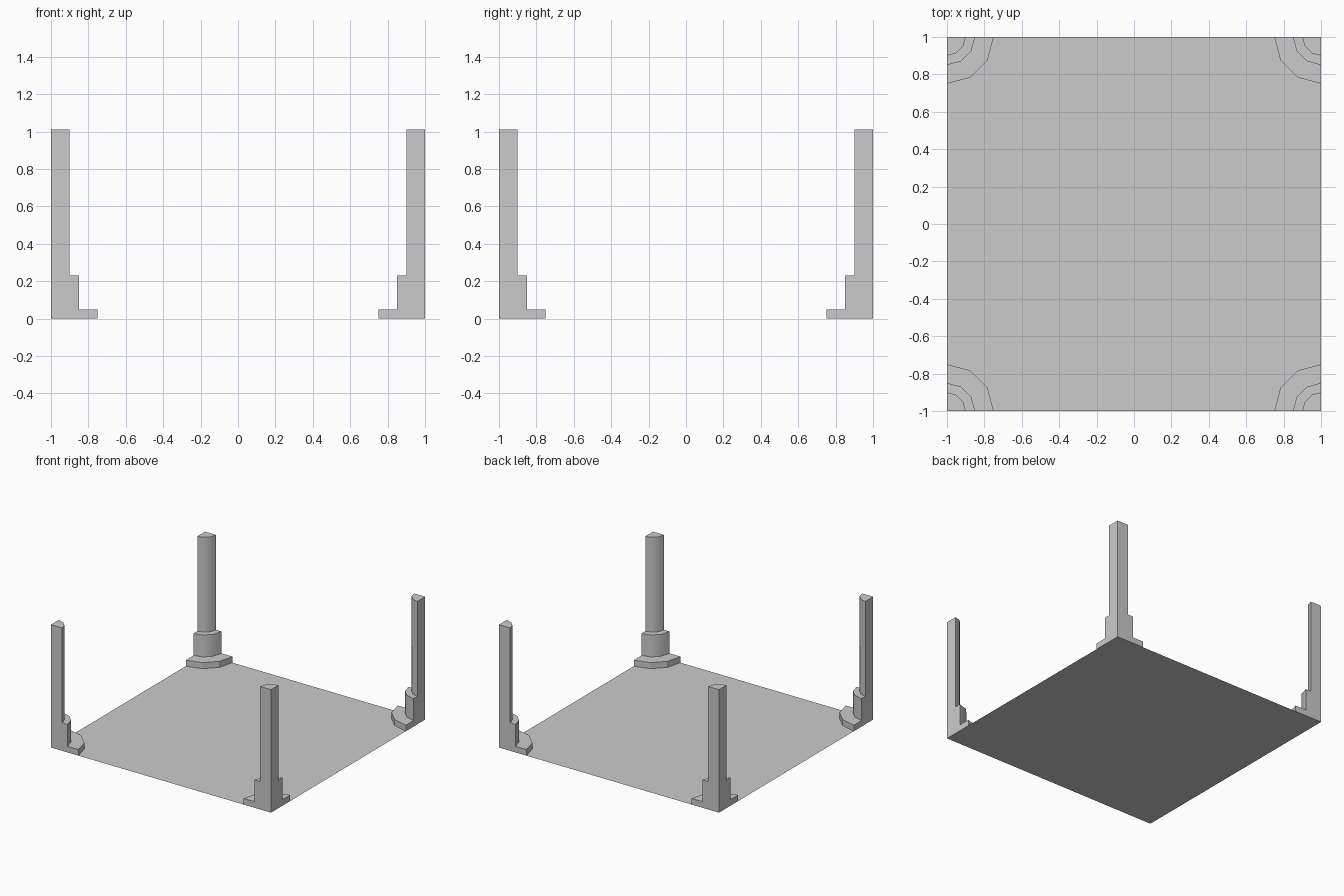
import bpy, bmesh, math

if "Cube" in bpy.data.objects:
    bpy.data.objects.remove(bpy.data.objects["Cube"])

STEPS = 3  # facets per quarter turn
# stepped outline of a post: (radius, height), from the floor up
PROFILE = [(0.25, 0), (0.25, 0.05), (0.15, 0.05), (0.15, 0.23), (0.1, 0.23), (0.1, 1.01)]


def add_object(name, bm):
    bmesh.ops.recalc_face_normals(bm, faces=bm.faces)
    mesh = bpy.data.meshes.new(name)
    bm.to_mesh(mesh)
    bm.free()
    obj = bpy.data.objects.new(name, mesh)
    bpy.context.collection.objects.link(obj)
    return obj


# Floor sheet
bm = bmesh.new()
bmesh.ops.create_grid(bm, x_segments=1, y_segments=1, size=1)
add_object("floor", bm)

# Quarter-round post in the +x +y corner
bm = bmesh.new()
angles = [math.pi + math.pi / 2 * i / STEPS for i in range(STEPS + 1)]
columns = [[bm.verts.new((1 + r * math.cos(a), 1 + r * math.sin(a), z)) for r, z in PROFILE]
           for a in angles]
foot = bm.verts.new((1, 1, 0))
tip = bm.verts.new((1, 1, PROFILE[-1][1]))
for left, right in zip(columns, columns[1:]):
    for i in range(len(PROFILE) - 1):
        face = bm.faces.new((left[i], right[i], right[i + 1], left[i + 1]))
        face.smooth = i in (2, 4)  # plinth and shaft are round, base is faceted
bm.faces.new([c[-1] for c in columns] + [tip])   # top
bm.faces.new([c[0] for c in columns] + [foot])   # underside
for column in (columns[0], columns[-1]):         # flat outer walls
    bm.faces.new([foot] + column + [tip])
bmesh.ops.recalc_face_normals(bm, faces=bm.faces)
for edge in bm.edges:
    edge.smooth = edge.calc_face_angle(math.pi) < math.radians(40)
posts = add_object("corner_posts", bm)

# Repeat the post in all four corners
centre = bpy.data.objects["floor"]
mirror = posts.modifiers.new("four_corners", "MIRROR")
mirror.use_axis = (True, True, False)
mirror.mirror_object = centre
mirror.use_mirror_merge = False
